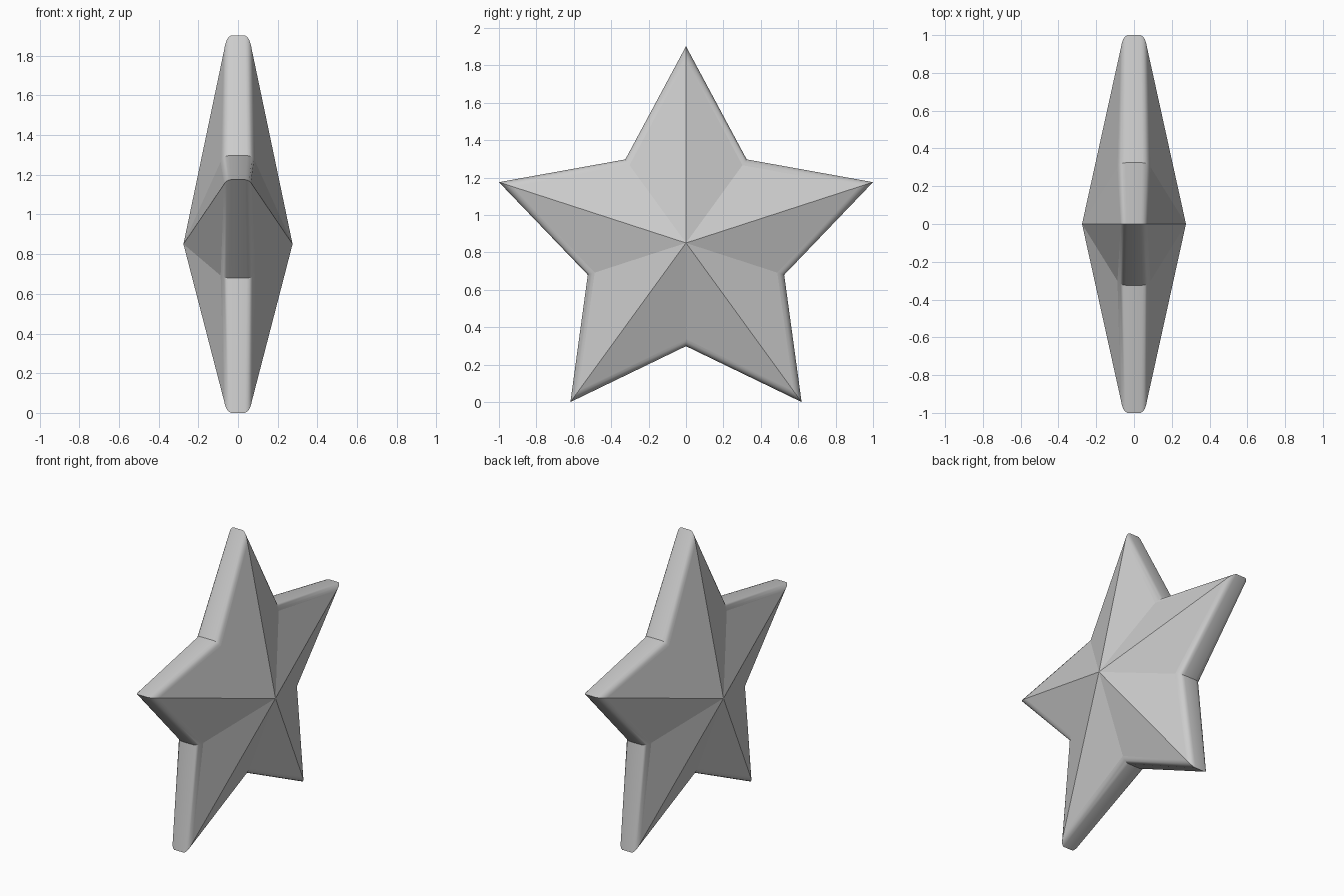
import bpy
import bmesh
from math import sin, cos, pi, radians

if "Cube" in bpy.data.objects:
    bpy.data.objects.remove(bpy.data.objects["Cube"], do_unlink=True)

TIP_RADIUS, VALLEY_RADIUS = 1.0515, 0.552
CENTRE_Z = 0.8507
APEX = 0.275          # half thickness at the middle
VALLEY_WIDEN = 1.25   # the rim is wider in the valleys than at the tips

# Rounded rim: outline scale and half thickness at a tip
half_rim = [(0.93, 0.07), (0.955, 0.065), (0.978, 0.057), (0.993, 0.047), (1.0, 0.035)]
rim = half_rim + [(s, -x) for s, x in reversed(half_rim)]

grey = bpy.data.materials.new("light grey")
grey.use_nodes = True
colour = (0.6, 0.6, 0.6, 1)
grey.diffuse_color = colour
grey.node_tree.nodes["Principled BSDF"].inputs["Base Color"].default_value = colour


def star_loop(bm, scale, x):
    """Ten-point star outline lying across the x axis."""
    loop = []
    for i in range(10):
        tip = i % 2 == 0
        r = scale * (TIP_RADIUS if tip else VALLEY_RADIUS)
        a = i * pi / 5
        width = x if tip else x * VALLEY_WIDEN
        loop.append(bm.verts.new((width, r * sin(a), CENTRE_Z + r * cos(a))))
    return loop


bm = bmesh.new()
loops = [star_loop(bm, s, x) for s, x in rim]

# Rounded rim, smooth across its width
for a, b in zip(loops, loops[1:]):
    for i in range(10):
        j = (i + 1) % 10
        bm.faces.new((a[i], a[j], b[j], b[i])).smooth = True

# Flat facets rising to an apex on each side
facets = []
for loop, x in ((loops[0], APEX), (loops[-1], -APEX)):
    apex = bm.verts.new((x, 0, CENTRE_Z))
    for i in range(10):
        facets.append(bm.faces.new((apex, loop[i], loop[(i + 1) % 10])))

bmesh.ops.recalc_face_normals(bm, faces=bm.faces)

# Keep facet ridges, tips and valleys crisp
for f in facets:
    f.smooth = False
for e in bm.edges:
    e.smooth = e.calc_face_angle(0) < radians(30)

mesh = bpy.data.meshes.new("star")
bm.to_mesh(mesh)
bm.free()
mesh.materials.append(grey)
star = bpy.data.objects.new("star", mesh)
bpy.context.scene.collection.objects.link(star)
